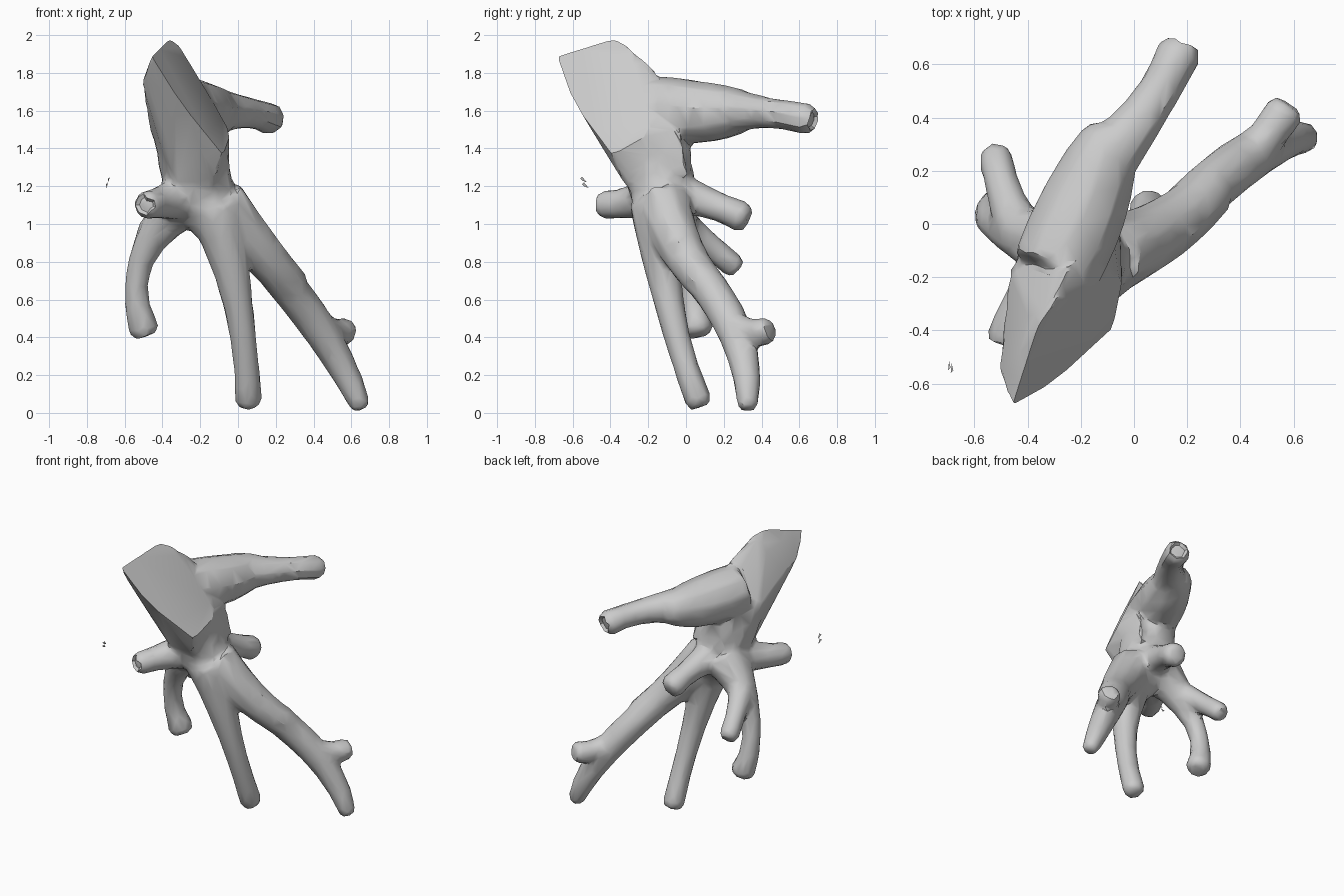
import bpy
import bmesh
from mathutils import Vector, Matrix

cube = bpy.data.objects.get("Cube")
if cube:
    bpy.data.objects.remove(cube, do_unlink=True)

GREY = (0.6, 0.6, 0.6, 1)
grey = bpy.data.materials.new("plain_grey")
grey.use_nodes = True
grey.diffuse_color = GREY
grey.node_tree.nodes["Principled BSDF"].inputs["Base Color"].default_value = GREY


def add_hull(bm, points):
    bmesh.ops.convex_hull(bm, input=[bm.verts.new(p) for p in points])


def add_limb(bm, start, middle, end, sides=9, steps=6):
    """Sweep a tube along a parabola through three (x, y, z, radius) points.
    Returns the tip position and its direction."""
    start, middle, end = Vector(start), Vector(middle), Vector(end)
    path = []
    for i in range(steps + 1):
        t = i / steps
        path.append(start * (1 - t) * (1 - 2 * t) + middle * 4 * t * (1 - t) + end * t * (2 * t - 1))
    points = [p.to_3d() for p in path]
    radii = [p.w for p in path]
    # chamfered tip
    tip_dir = (points[-1] - points[-2]).normalized()
    points.append(points[-1] + tip_dir * radii[-1] * 0.5)
    radii.append(radii[-1] * 0.75)
    rings = []
    for i, p in enumerate(points):
        tangent = points[min(i + 1, steps + 1)] - points[max(i - 1, 0)]
        frame = Matrix.Translation(p) @ tangent.to_track_quat('Z', 'Y').to_matrix().to_4x4()
        rings.append(bmesh.ops.create_circle(bm, segments=sides, radius=radii[i], matrix=frame)["verts"])
    for a, b in zip(rings, rings[1:]):
        # turn the second ring to line up with the first
        turn = min(range(sides), key=lambda k: sum(
            (a[j].co - b[(j + k) % sides].co).length for j in range(sides)))
        for j in range(sides):
            n = (j + 1) % sides
            bm.faces.new((a[j], a[n], b[(n + turn) % sides], b[(j + turn) % sides]))
    bm.faces.new(rings[0][::-1])
    bm.faces.new(rings[-1])
    return points[-1], tip_dir


def add_object(name, mesh):
    obj = bpy.data.objects.new(name, mesh)
    bpy.context.collection.objects.link(obj)
    return obj


def bake_modifiers(obj):
    old = obj.data
    depsgraph = bpy.context.evaluated_depsgraph_get()
    obj_mesh = bpy.data.meshes.new_from_object(obj.evaluated_get(depsgraph))
    obj.modifiers.clear()
    obj.data = obj_mesh
    bpy.data.meshes.remove(old)


bm = bmesh.new()
# Trunk
add_limb(bm, (-.29, -.2, 1.55, .17), (-.22, -.14, 1.27, .19), (-.13, -.13, 1, .13))
# Shoulder and raised back arm
add_limb(bm, (-.3, -.18, 1.62, .17), (-.19, .07, 1.59, .17), (-.1, .3, 1.6, .12))
arm_tip = add_limb(bm, (-.15, .2, 1.6, .14), (.04, .42, 1.59, .087), (.165, .64, 1.555, .088))
# Middle leg
add_limb(bm, (-.13, -.15, 1.1, .155), (0, -.09, .58, .082), (.055, .065, .065, .075))
# Long leg in two stretches, and its twig
add_limb(bm, (-.1, -.12, 1.12, .15), (.11, -.02, .86, .12), (.28, .12, .67, .1))
add_limb(bm, (.2, .06, .74, .1), (.46, .27, .4, .095), (.645, .325, .045, .06))
add_limb(bm, (.42, .23, .46, .09), (.5, .33, .43, .075), (.56, .42, .43, .078))
# Left leg and its twig
add_limb(bm, (-.27, -.08, 1.14, .16), (-.515, 0, .8, .07), (-.5, .06, .45, .088))
add_limb(bm, (-.44, 0, .98, .09), (-.49, .13, .88, .07), (-.52, .25, .78, .07))
# Front and back stubs
stub_tip = add_limb(bm, (-.22, -.1, 1.16, .16), (-.38, -.26, 1.12, .098), (-.48, -.43, 1.1, .08))
add_limb(bm, (-.2, -.1, 1.18, .14), (-.14, .12, 1.11, .085), (-.1, .29, 1.04, .088))

# Flared stump: the rim is pushed just past the slanted cut plane, the body narrows below
cut_point = Vector((-.37, -.38, 2))
cut_normal = Vector((.84, -.39, .39)).normalized()
rim = [cut_point, (-.07, -.28, 1.51), (-.1, -.4, 1.4), (-.36, -.69, 1.82), (-.47, -.69, 1.9)]
body = [(-.51, -.56, 1.76), (-.25, -.17, 1.82), (-.47, -.16, 1.5), (-.08, -.03, 1.5),
        (-.13, -.32, 1.2), (-.34, -.29, 1.2), (-.05, .02, 1.25)]
add_hull(bm, [Vector(p) + cut_normal * .03 for p in rim] + body)
bmesh.ops.recalc_face_normals(bm, faces=bm.faces)

rough = bpy.data.meshes.new("rough_root")
bm.to_mesh(rough)
bm.free()
root = add_object("branching_root", rough)

# Fuse the limbs into one skin
fuse = root.modifiers.new("fuse", 'REMESH')
fuse.mode = 'VOXEL'
fuse.voxel_size = 0.014
bake_modifiers(root)

# Soften the joints but keep the stump rim crisp
bm = bmesh.new()
bm.from_mesh(root.data)
soft = [v for v in bm.verts if (v.co - cut_point).dot(cut_normal) < -.08]
for _ in range(10):
    bmesh.ops.smooth_vert(bm, verts=soft, factor=0.5, use_axis_x=True, use_axis_y=True, use_axis_z=True)
bm.to_mesh(root.data)
bm.free()

# Reduce to broad facets
facet = root.modifiers.new("facet", 'DECIMATE')
facet.ratio = 0.045
bake_modifiers(root)

bm = bmesh.new()
bm.from_mesh(root.data)
# Hollow the two broken tips
for tip, axis in (arm_tip, stub_tip):
    cap = []
    for face in bm.faces:
        offset = face.calc_center_median() - tip
        if offset.length < .06 and face.normal.dot(axis) > .8:
            cap.append(face)
    if cap:
        bmesh.ops.inset_region(bm, faces=cap, thickness=.012, depth=-.02)
# Slice the stump flat
cut = bmesh.ops.bisect_plane(bm, geom=bm.verts[:] + bm.edges[:] + bm.faces[:],
                             plane_co=cut_point, plane_no=cut_normal, clear_outer=True)
bmesh.ops.holes_fill(bm, edges=[e for e in cut["geom_cut"] if isinstance(e, bmesh.types.BMEdge)])
bmesh.ops.recalc_face_normals(bm, faces=bm.faces)
bm.to_mesh(root.data)
bm.free()

# Loose slivers beside the stump
bm = bmesh.new()
for x, y, z in ((-.695, -.54, 1.2), (-.685, -.55, 1.23)):
    add_hull(bm, [(x, y, z), (x + .006, y, z + .02), (x, y + .025, z - .01), (x - .004, y - .01, z + .01)])
sliver_mesh = bpy.data.meshes.new("loose_slivers")
bm.to_mesh(sliver_mesh)
bm.free()
slivers = add_object("loose_slivers", sliver_mesh)

for obj in (root, slivers):
    obj.data.materials.clear()
    obj.data.materials.append(grey)
bpy.ops.object.select_all(action='DESELECT')
root.select_set(True)
bpy.context.view_layer.objects.active = root
bpy.ops.object.shade_smooth_by_angle(angle=0.6)
